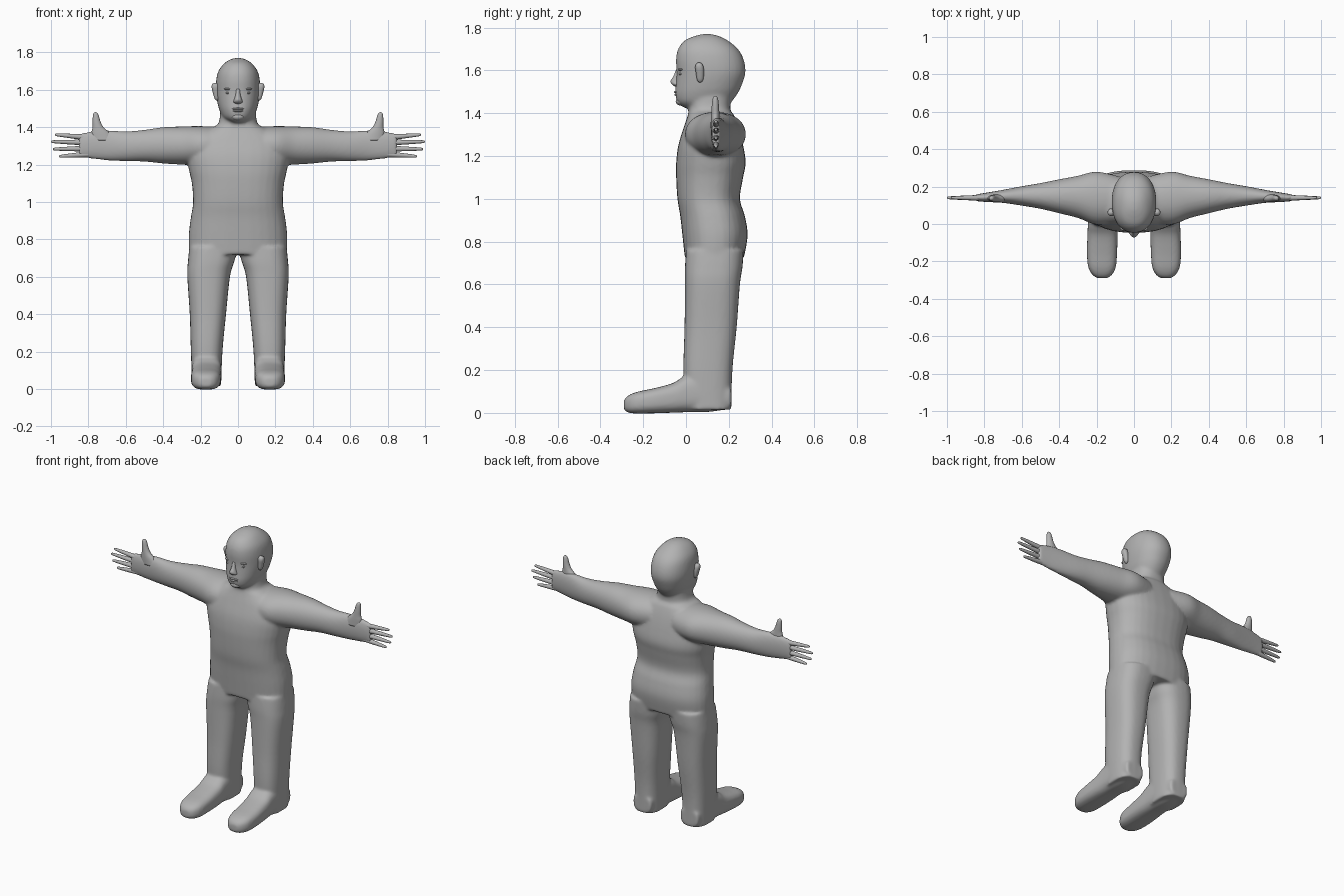
import bpy, bmesh, math
from mathutils import Vector

grey = bpy.data.materials.new("plain grey")
grey.diffuse_color = (0.45, 0.45, 0.45, 1)


def catmull(p, q, r, s, t):
    return tuple(0.5 * (2*b + (c - a)*t + (2*a - 5*b + 4*c - d)*t*t + (3*b - a - 3*c + d)*t**3)
                 for a, b, c, d in zip(p, q, r, s))


def loft(bm, axis, rows, power=2.0, steps=5, sides=32, flip=1):
    """Rows are (position on axis, a min, a max, b min, b max); a, b are the other axes in order."""
    rings = []
    for i in range(len(rows) - 1):
        p, s = rows[max(i - 1, 0)], rows[min(i + 2, len(rows) - 1)]
        for k in range(steps):
            rings.append(catmull(p, rows[i], rows[i + 1], s, k / steps))
    rings.append(rows[-1])
    loops = []
    for t, a0, a1, b0, b1 in rings:
        loop = []
        for j in range(sides):
            u = 2 * math.pi * j / sides
            c, s = math.cos(u), math.sin(u)
            a = (a0 + a1)/2 + (a1 - a0)/2 * math.copysign(abs(c)**(2/power), c)
            b = (b0 + b1)/2 + (b1 - b0)/2 * math.copysign(abs(s)**(2/power), s)
            x, y, z = {'x': (t, a, b), 'y': (a, t, b), 'z': (a, b, t)}[axis]
            loop.append(bm.verts.new((x * flip, y, z)))
        loops.append(loop)
    faces = [bm.faces.new(loops[0]), bm.faces.new(loops[-1])]
    for l, m in zip(loops, loops[1:]):
        for j in range(sides):
            n = (j + 1) % sides
            faces.append(bm.faces.new((l[j], l[n], m[n], m[j])))
    bmesh.ops.recalc_face_normals(bm, faces=faces)


def blob(bm, centre, radii):
    made = bmesh.ops.create_uvsphere(bm, u_segments=20, v_segments=12, radius=1)
    for v in made['verts']:
        v.co = Vector(c + r * k for c, r, k in zip(centre, radii, v.co))


def finish(bm, name):
    mesh = bpy.data.meshes.new(name)
    bm.to_mesh(mesh)
    bm.free()
    mesh.materials.append(grey)
    for f in mesh.polygons:
        f.use_smooth = True
    ob = bpy.data.objects.new(name, mesh)
    bpy.context.collection.objects.link(ob)
    return ob


body = bmesh.new()

# torso and neck
torso = [(0.72, .262, -.005, .27), (0.83, .263, -.017, .288), (0.92, .252, -.027, .275),
         (1.0, .240, -.040, .252), (1.1, .247, -.046, .267), (1.17, .262, -.046, .279),
         (1.25, .272, -.036, .267), (1.33, .25, -.012, .247), (1.39, .16, .008, .225),
         (1.42, .105, .012, .207), (1.5, .095, .01, .215)]
loft(body, 'z', [(z, -w, w, f, b) for z, w, f, b in torso], 2.4)

# head
head = [(1.425, .045, -.01, .18), (1.45, .08, -.040, .21), (1.49, .099, -.050, .24),
        (1.53, .110, -.048, .26), (1.59, .119, -.044, .278), (1.65, .117, -.047, .27),
        (1.70, .105, -.037, .243), (1.74, .075, -.006, .195), (1.762, .042, .045, .15),
        (1.77, .012, .08, .115)]
loft(body, 'z', [(z, -w, w, f, b) for z, w, f, b in head], 2.2)

for s in (1, -1):
    # leg
    loft(body, 'z', [(.015, .09, .245, 0, .212), (.2, .083, .252, -.012, .217),
                     (.4, .064, .258, -.007, .237), (.6, .043, .271, -.005, .252),
                     (.68, .02, .268, -.005, .264), (.76, .0, .26, .0, .27)], 2.6, flip=s)
    # foot
    loft(body, 'y', [(.212, .105, .23, .02, .12), (.1, .09, .245, .004, .2), (0, .088, .247, .003, .175),
                     (-.06, .088, .249, .001, .14), (-.15, .09, .252, -.002, .115),
                     (-.23, .097, .245, -.003, .098), (-.272, .118, .222, .002, .08),
                     (-.29, .145, .195, .015, .06)], 2.9, flip=s)
    # arm and palm: x, middle z, half height, middle y, half depth
    arm = [(.08, 1.30, .10, .130, .125), (.2, 1.302, .104, .138, .142), (.3, 1.302, .102, .145, .113),
           (.4, 1.303, .097, .148, .091), (.5, 1.301, .085, .15, .069), (.6, 1.298, .080, .15, .052),
           (.7, 1.303, .081, .148, .035), (.78, 1.305, .074, .143, .026), (.85, 1.302, .063, .14, .018)]
    loft(body, 'x', [(x, y - d, y + d, z - h, z + h) for x, z, h, y, d in arm], 2.1, flip=s)
ob = finish(body, "body")
m = ob.modifiers.new("merge", 'REMESH')
m.mode = 'VOXEL'
m.voxel_size = 0.008
m.use_smooth_shade = True
m = ob.modifiers.new("soften", 'SMOOTH')
m.factor = 0.5
m.iterations = 10

for s, side in ((1, "left"), (-1, "right")):
    # fingers: root z, tip z, tip x
    hand = bmesh.new()
    for z0, z1, tip in ((1.343, 1.360, .978), (1.317, 1.323, 1.0), (1.286, 1.283, .99), (1.257, 1.244, .957)):
        rows = []
        for f, r in ((0, .017), (.35, .0155), (.7, .012), (.94, .0085), (.99, .005), (1, .001)):
            x, z = .78 + (tip - .78) * f, z0 + (z1 - z0) * f
            rows.append((x, .14 - r*.9, .14 + r*.9, z - r*.9, z + r*.9))
        loft(hand, 'x', rows, 2, 4, 16, s)
    # thumb: z, middle x, half width, half depth
    thumb = [(1.33, .72, .06, .022), (1.37, .735, .048, .021), (1.40, .748, .029, .019),
             (1.43, .756, .021, .017), (1.46, .760, .016, .014), (1.476, .762, .010, .009),
             (1.481, .762, .001, .001)]
    loft(hand, 'z', [(z, x - w, x + w, .137 - d, .137 + d) for z, x, w, d in thumb], 2, 4, 20, s)
    finish(hand, side + "_fingers")

    # ear
    ear = bmesh.new()
    loft(ear, 'z', [(1.543, .108, .116, .062, .068), (1.555, .10, .126, .052, .08),
                    (1.59, .10, .136, .046, .084), (1.615, .10, .141, .043, .082),
                    (1.63, .105, .138, .047, .076), (1.637, .115, .128, .056, .066)], 2.4, 4, 20, s)
    finish(ear, side + "_ear")

    # eye and brow
    eye = bmesh.new()
    blob(eye, (s * .047, -.022, 1.583), (.020, .012, .007))
    blob(eye, (s * .048, -.022, 1.604), (.027, .015, .007))
    finish(eye, side + "_eye")

# nose
nose = bmesh.new()
loft(nose, 'z', [(1.525, -.012, .012, -.052, -.02), (1.535, -.025, .025, -.066, -.02),
                 (1.55, -.020, .020, -.072, -.02), (1.575, -.013, .013, -.058, -.02),
                 (1.605, -.012, .012, -.046, -.02)], 2, 4, 20)
finish(nose, "nose")

# lips and chin
mouth = bmesh.new()
blob(mouth, (0, -.042, 1.499), (.032, .014, .006))
blob(mouth, (0, -.041, 1.487), (.028, .014, .007))
blob(mouth, (0, -.024, 1.456), (.034, .024, .020))
finish(mouth, "mouth")
